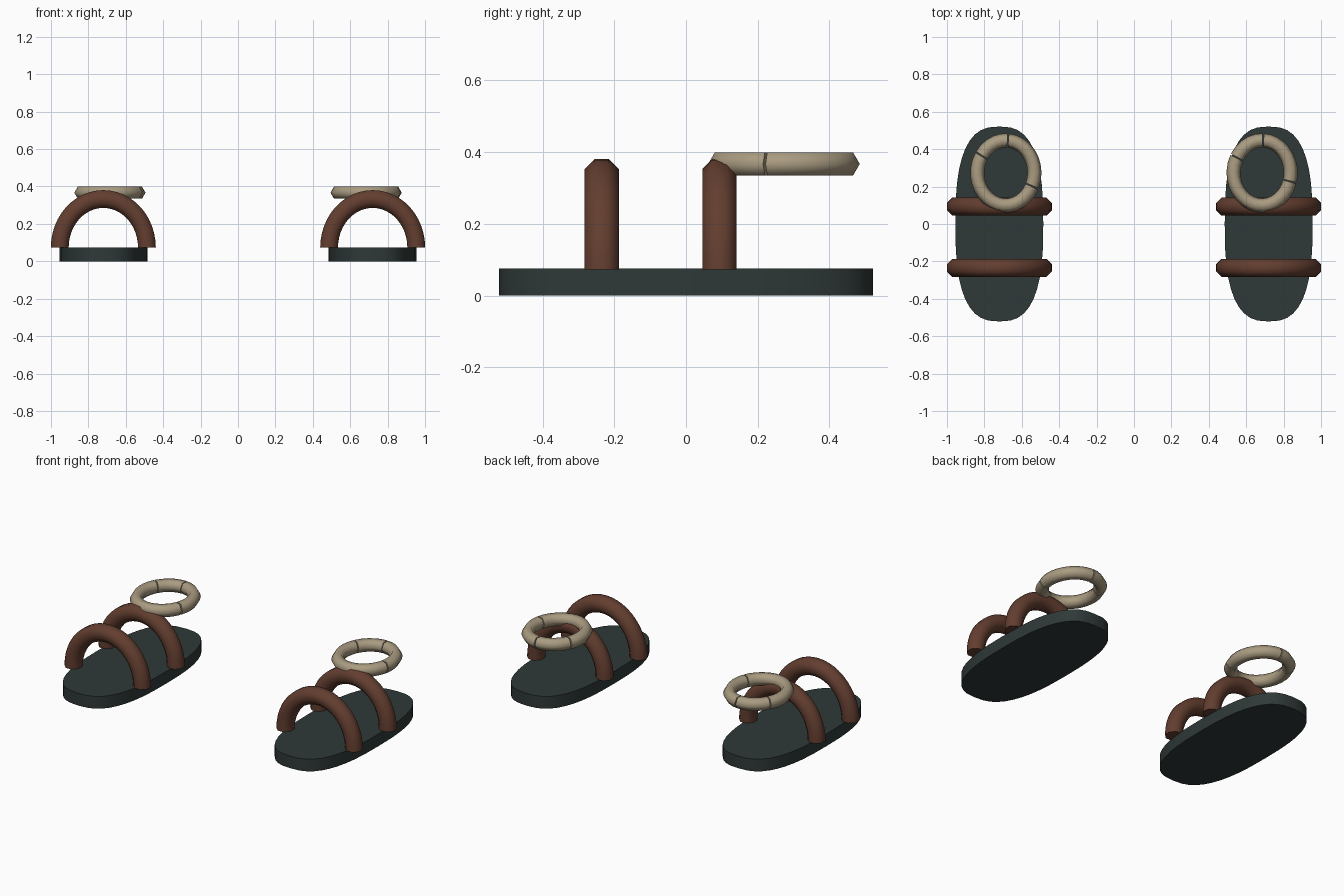
import bpy, bmesh, math

if "Cube" in bpy.data.objects:
    bpy.data.objects.remove(bpy.data.objects["Cube"])


def material(name, rgb):
    m = bpy.data.materials.new(name)
    m.diffuse_color = (*rgb, 1)
    m.use_nodes = True
    m.node_tree.nodes["Principled BSDF"].inputs["Base Color"].default_value = m.diffuse_color
    return m


SOLE = material("dark_slate", (0.028, 0.041, 0.039))
STRAP = material("brown_leather", (0.125, 0.048, 0.029))
RING = material("bone", (0.40, 0.33, 0.22))


def finish(bm, name, mat, angle):
    bmesh.ops.recalc_face_normals(bm, faces=bm.faces)
    mesh = bpy.data.meshes.new(name)
    bm.to_mesh(mesh)
    bm.free()
    mesh.materials.append(mat)
    ob = bpy.data.objects.new(name, mesh)
    bpy.context.collection.objects.link(ob)
    bpy.ops.object.select_all(action='DESELECT')
    ob.select_set(True)
    bpy.context.view_layer.objects.active = ob
    bpy.ops.object.shade_smooth_by_angle(angle=math.radians(angle))


def arc_tube(name, mat, centre, radii, tube, sides, turn, a0, a1, steps, upright):
    """Capped tube swept along an elliptical arc, upright (xz) or flat (xy)."""
    bm = bmesh.new()
    loops = []
    for i in range(steps + 1):
        a = math.radians(a0 + (a1 - a0) * i / steps)
        loop = []
        for k in range(sides):
            t = turn + 2 * math.pi * k / sides
            out, side = tube * math.cos(t), tube * math.sin(t)
            u = (radii[0] + out) * math.cos(a)
            v = (radii[1] + out) * math.sin(a)
            off = (u, side, v) if upright else (u, v, side)
            loop.append(bm.verts.new([c + o for c, o in zip(centre, off)]))
        loops.append(loop)
    for p, q in zip(loops, loops[1:]):
        for k in range(sides):
            n = (k + 1) % sides
            bm.faces.new((p[k], p[n], q[n], q[k]))
    bm.faces.new(loops[0])
    bm.faces.new(loops[-1])
    finish(bm, name, mat, 62)


def sole(name, x):
    """Rounded-end slab from a superellipse outline."""
    bm = bmesh.new()
    ring = []
    power = 2 / 2.7
    for i in range(40):
        a = 2 * math.pi * i / 40
        c, s = math.cos(a), math.sin(a)
        ring.append(bm.verts.new((x + 0.235 * math.copysign(abs(c) ** power, c),
                                  0.521 * math.copysign(abs(s) ** power, s), 0)))
    base = bm.faces.new(ring)
    top = bmesh.ops.extrude_face_region(bm, geom=[base], use_keep_orig=True)
    verts = [g for g in top["geom"] if isinstance(g, bmesh.types.BMVert)]
    bmesh.ops.translate(bm, verts=verts, vec=(0, 0, 0.075))
    finish(bm, name, SOLE, 40)


for label, side, gaps in (("left", -1, (-24, 86, 148)), ("right", 1, (-15, 88, 152))):
    x = 0.72 * side
    sole(label + "_sole", x)
    # two arched straps with octagonal section
    for part, y in (("front", -0.235), ("back", 0.093)):
        arc_tube(f"{label}_{part}_strap", STRAP, (x, y, 0.073), (0.233, 0.26),
                 0.0515, 8, math.pi / 8, 0, 180, 24, True)
    # ring made of arcs with narrow gaps between them
    for i, start in enumerate(gaps):
        end = gaps[i + 1] if i < 2 else gaps[0] + 360
        steps = max(5, round((end - start) / 12))
        arc_tube(f"{label}_ring_piece_{i + 1}", RING, (0.685 * side, 0.273, 0.367),
                 (0.153, 0.174), 0.0375, 6, 0, start + 1, end - 1, steps, False)
